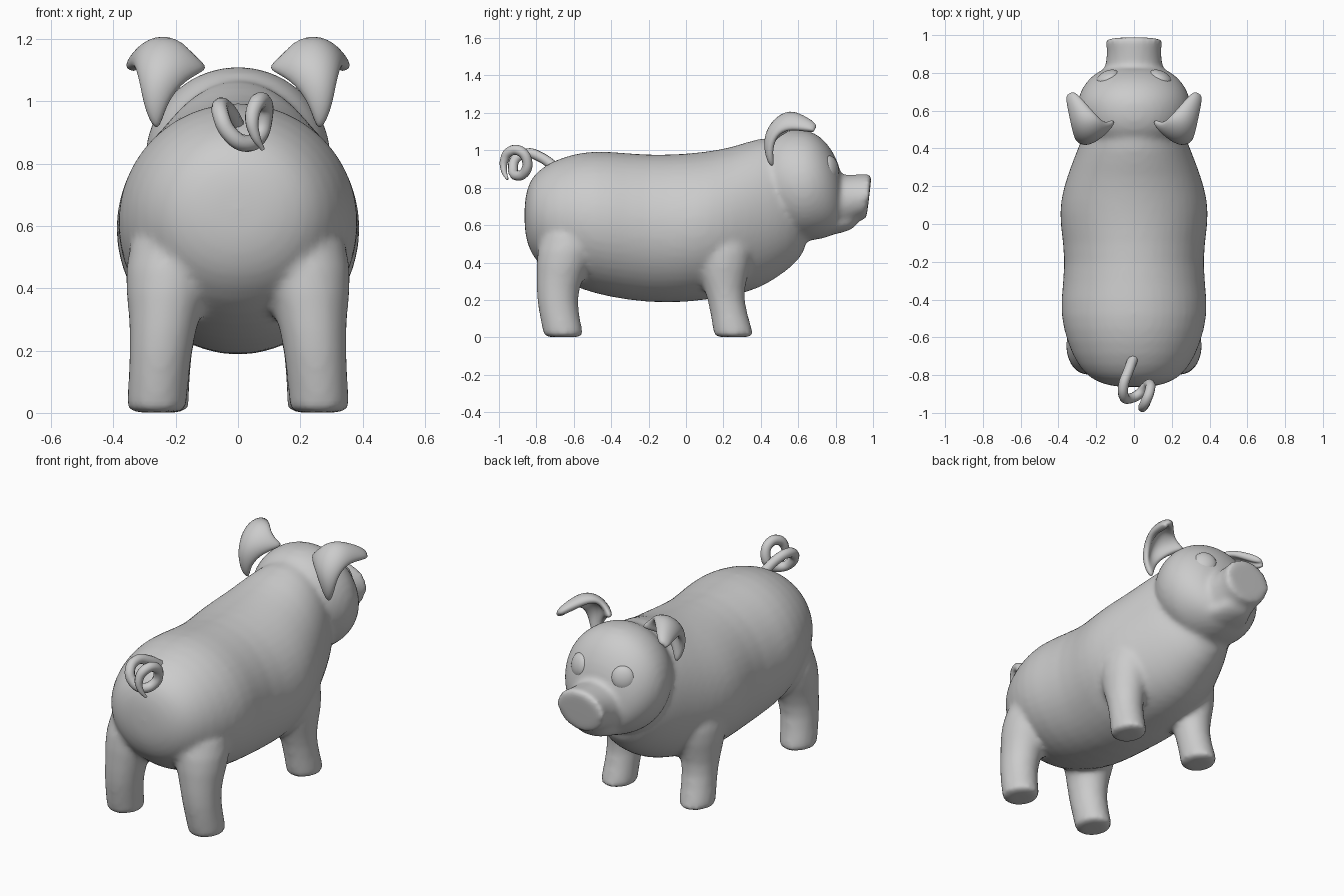
import bpy, bmesh
from math import cos, sin, pi, atan2
from mathutils import Vector, Matrix

if "Cube" in bpy.data.objects:
    bpy.data.objects.remove(bpy.data.objects["Cube"])


def loft(bm, rings):
    """Skin closed rings of points and cap both ends."""
    loops = [[bm.verts.new(p) for p in ring] for ring in rings]
    n = len(loops[0])
    for a, b in zip(loops, loops[1:]):
        for i in range(n):
            j = (i + 1) % n
            bm.faces.new((a[i], a[j], b[j], b[i]))
    bm.faces.new(loops[0][::-1])
    bm.faces.new(loops[-1])


def along_y(bm, stations, n=24):
    """Stations: y, top z, bottom z, half width, forward tilt."""
    rings = []
    for y, top, bot, w, tilt in stations:
        c, h = (top + bot) / 2, (top - bot) / 2
        rings.append([(w * cos(2 * pi * i / n), y + tilt * h * sin(2 * pi * i / n),
                       c + h * sin(2 * pi * i / n)) for i in range(n)])
    loft(bm, rings)


def leg(bm, stations, side, n=20):
    """Stations: z, x, y, x radius, y radius."""
    loft(bm, [[(side * (x + rx * cos(2 * pi * i / n)), y + ry * sin(2 * pi * i / n), z)
               for i in range(n)] for z, x, y, rx, ry in stations])


def make_object(name, bm):
    bmesh.ops.recalc_face_normals(bm, faces=bm.faces[:])
    mesh = bpy.data.meshes.new(name)
    bm.to_mesh(mesh)
    bm.free()
    for p in mesh.polygons:
        p.use_smooth = True
    ob = bpy.data.objects.new(name, mesh)
    bpy.context.collection.objects.link(ob)
    return ob


# Body, head, snout and legs, fused into one soft skin
bm = bmesh.new()
along_y(bm, [(y, t, b, w, 0) for y, t, b, w in [
    (-.865, .72, .58, .08), (-.845, .82, .48, .18), (-.80, .89, .40, .26),
    (-.70, .955, .31, .33), (-.55, .997, .25, .38), (-.42, 1.0, .213, .397),
    (-.20, .976, .18, .362), (0, .985, .183, .397), (.12, .998, .20, .395),
    (.25, 1.02, .215, .36), (.40, 1.075, .26, .30), (.50, 1.07, .325, .26),
    (.60, 1.03, .40, .20), (.66, .90, .50, .10)]])
along_y(bm, [(y, t, b, w, 0) for y, t, b, w in [
    (.38, .95, .72, .12), (.42, 1.04, .64, .21), (.50, 1.105, .555, .275),
    (.60, 1.118, .51, .307), (.68, 1.105, .515, .298), (.75, 1.05, .53, .26),
    (.80, .97, .55, .205), (.835, .88, .58, .14)]])
along_y(bm, [(.72, .86, .56, .18, 0), (.84, .87, .575, .15, 0), (.92, .872, .615, .143, .05),
             (.965, .877, .63, .152, .1), (.977, .877, .633, .150, .12),
             (.980, .87, .64, .143, .12)])
# Lower jaw
along_y(bm, [(.68, .66, .54, .14, 0), (.78, .66, .545, .14, 0), (.86, .67, .565, .11, 0),
             (.90, .67, .585, .09, 0), (.92, .66, .61, .06, 0)])
hind = [(0, .26, -.655, .085, .097), (.008, .26, -.655, .096, .107), (.04, .26, -.66, .097, .108),
        (.20, .248, -.695, .10, .107), (.32, .235, -.675, .115, .125),
        (.45, .22, -.64, .152, .165), (.65, .18, -.60, .15, .15)]
fore = [(0, .25, .255, .085, .097), (.008, .25, .255, .093, .107), (.04, .25, .25, .093, .107),
        (.20, .24, .212, .092, .093), (.31, .235, .20, .112, .125),
        (.45, .22, .20, .15, .17), (.62, .19, .20, .14, .15)]
for side in (-1, 1):
    leg(bm, hind, side)
    leg(bm, fore, side)
body = make_object("body", bm)
body.modifiers.new("round", 'SUBSURF').levels = 1
body.modifiers["round"].render_levels = 1
remesh = body.modifiers.new("fuse", 'REMESH')
remesh.mode = 'VOXEL'
remesh.voxel_size = .016
remesh.use_smooth_shade = True
soft = body.modifiers.new("soften", 'SMOOTH')
soft.factor, soft.iterations = .5, 8

# Eyes: flattened balls set into the face
for side, label in ((-1, "left"), (1, "right")):
    bm = bmesh.new()
    normal = Vector((side * .42, .88, .2)).normalized()
    turn = normal.to_track_quat('Z', 'Y').to_matrix().to_4x4()
    bmesh.ops.create_uvsphere(bm, u_segments=24, v_segments=14, radius=1,
                              matrix=Matrix.Translation((side * .14, .775, .905)) @ turn
                              @ Matrix.Diagonal((.064, .068, .034, 1)))
    make_object(label + "_eye", bm)

# Ears: a cupped sheet folded forward at the top, mirrored
rows = [
    [(.255, .47, .88), (.23, .44, .99), (.17, .48, 1.07), (.09, .56, 1.10)],
    [(.30, .45, .96), (.27, .42, 1.05), (.20, .45, 1.11), (.12, .54, 1.13)],
    [(.31, .47, 1.06), (.29, .46, 1.12), (.23, .48, 1.165), (.16, .54, 1.165)],
    [(.325, .53, 1.11), (.30, .53, 1.17), (.25, .55, 1.205), (.19, .57, 1.185)],
    [(.34, .61, 1.105), (.32, .61, 1.15), (.29, .62, 1.175), (.24, .62, 1.165)],
    [(.35, .69, 1.095), (.345, .69, 1.11), (.335, .70, 1.12), (.31, .70, 1.12)]]
bm = bmesh.new()
grid = [[bm.verts.new(p) for p in row] for row in rows]
for a, b in zip(grid, grid[1:]):
    for i in range(len(a) - 1):
        bm.faces.new((a[i], a[i + 1], b[i + 1], b[i]))
ears = make_object("ears", bm)
thick = ears.modifiers.new("thickness", 'SOLIDIFY')
thick.thickness, thick.offset = .045, 0
ears.modifiers.new("mirror", 'MIRROR')
sub = ears.modifiers.new("round", 'SUBSURF')
sub.levels = sub.render_levels = 2

# Curly tail: tapering tube along a corkscrew path
path = [(0, -.70, .91), (-.03, -.78, .965), (-.055, -.85, .985), (-.055, -.91, .955),
        (-.03, -.925, .90), (.02, -.905, .865), (.065, -.86, .885), (.085, -.85, .945),
        (.083, -.885, .995), (.062, -.94, .995), (.045, -.972, .945), (.055, -.973, .89),
        (.08, -.955, .845)]
curve = bpy.data.curves.new("tail", 'CURVE')
curve.dimensions = '3D'
curve.bevel_depth, curve.bevel_resolution = .027, 3
curve.resolution_u = 6
curve.use_fill_caps = True
spline = curve.splines.new('BEZIER')
spline.bezier_points.add(len(path) - 1)
for i, (pt, co) in enumerate(zip(spline.bezier_points, path)):
    pt.co = co
    pt.handle_left_type = pt.handle_right_type = 'AUTO'
    pt.radius = 1 if i < 10 else (.85, .6, .25)[i - 10]
spline.use_smooth = True
tail = bpy.data.objects.new("tail", curve)
bpy.context.collection.objects.link(tail)
